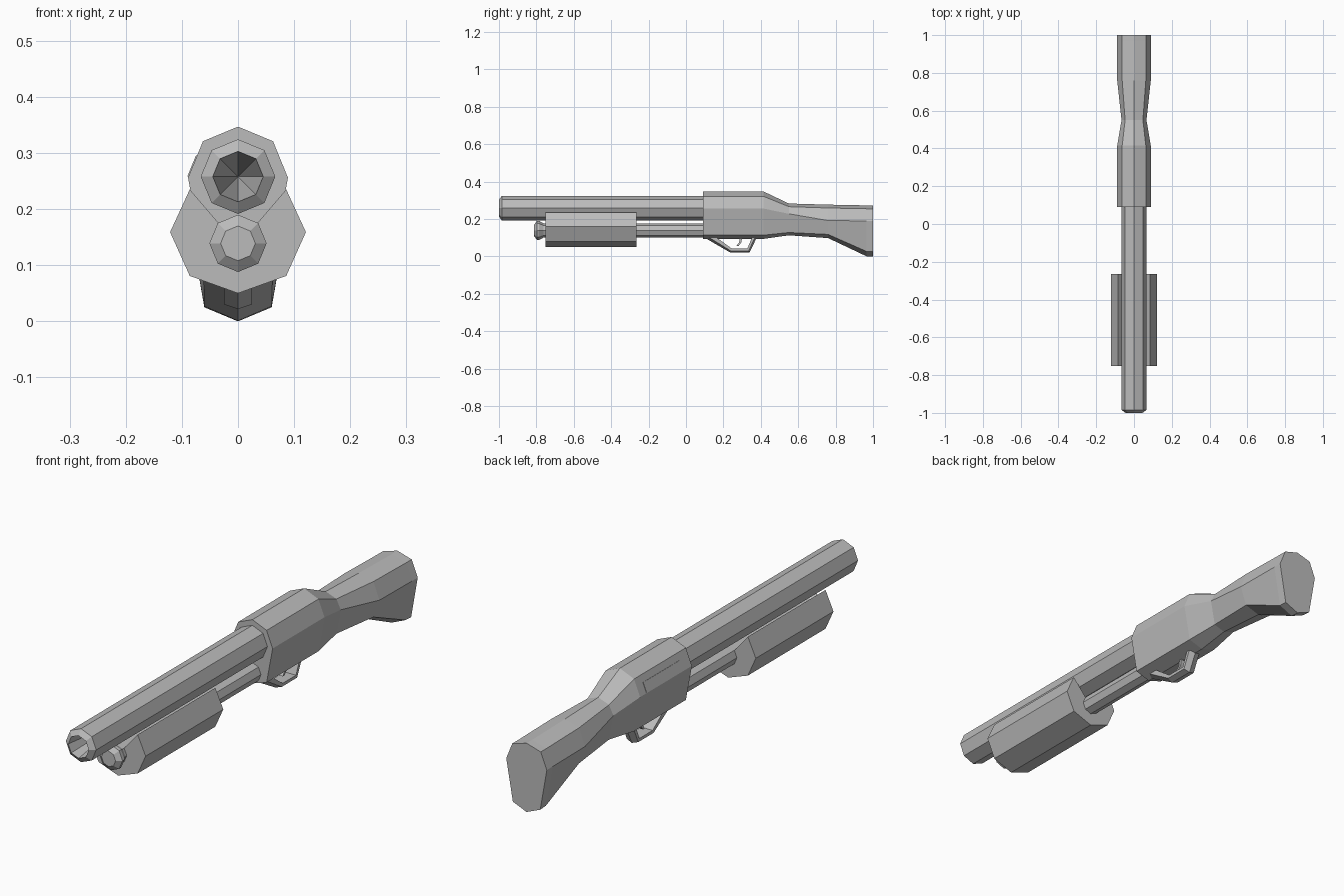
import bpy, bmesh, math
from mathutils import Vector

if "Cube" in bpy.data.objects:
    bpy.data.objects.remove(bpy.data.objects["Cube"])

grey = bpy.data.materials.new("gunmetal grey")
grey.diffuse_color = (0.5, 0.5, 0.5, 1)
grey.use_nodes = True
grey.node_tree.nodes["Principled BSDF"].inputs["Base Color"].default_value = grey.diffuse_color


def loft(name, sections):
    """Skin equal-length rings of points and cap both ends."""
    bm = bmesh.new()
    rings = [[bm.verts.new(p) for p in s] for s in sections]
    n = len(rings[0])
    for a, b in zip(rings, rings[1:]):
        for i in range(n):
            j = (i + 1) % n
            bm.faces.new((a[i], a[j], b[j], b[i]))
    bm.faces.new(rings[0])
    bm.faces.new(rings[-1])
    bmesh.ops.remove_doubles(bm, verts=bm.verts, dist=0.00001)
    bmesh.ops.recalc_face_normals(bm, faces=bm.faces)
    me = bpy.data.meshes.new(name)
    bm.to_mesh(me)
    bm.free()
    me.materials.append(grey)
    ob = bpy.data.objects.new(name, me)
    bpy.context.collection.objects.link(ob)
    return ob


def octagon(y, r, z):
    return [(r * math.sin(k * math.pi / 4), y, z + r * math.cos(k * math.pi / 4))
            for k in range(8)]


def mirrored(y, top, side, bottom):
    """Symmetric ring: top height, right-hand points from the top down, bottom height."""
    return ([(0, y, top)] + [(x, y, z) for x, z in side] + [(0, y, bottom)]
            + [(-x, y, z) for x, z in reversed(side)])


# Barrel with chamfered muzzle and a tapering bore
BZ = 0.258
loft("barrel", [octagon(y, r, BZ) for y, r in
                ((-0.70, 0.0005), (-1.0, 0.045), (-0.984, 0.0665), (0.12, 0.0665))])

# Magazine tube and its end cap
TZ = 0.139
loft("magazine_tube", [octagon(y, 0.038, TZ) for y in (-0.77, 0.12)])
loft("magazine_cap", [octagon(y, r, TZ) for y, r in
                      ((-0.812, 0.031), (-0.797, 0.051), (-0.785, 0.051), (-0.762, 0.038))])

# Pump grip with a V-shaped channel along the top
grip = ((0.086, 0.235), (0.121, 0.159), (0.086, 0.081))
loft("pump_grip", [mirrored(y, 0.135, grip, 0.05) for y in (-0.752, -0.265)])

# Receiver flowing into the stock: y, top, shoulder, side, lower edge, bottom
body = (
    (0.09, 0.347, (0.0625, 0.321), (0.089, 0.256), (0.0625, 0.114), 0.094),
    (0.415, 0.347, (0.0625, 0.321), (0.089, 0.256), (0.0625, 0.114), 0.094),
    (0.55, 0.283, (0.047, 0.266), (0.066, 0.228), (0.047, 0.128), 0.113),
    (0.76, 0.277, (0.0625, 0.259), (0.089, 0.192), (0.0625, 0.118), 0.098),
    (0.965, 0.273, (0.0625, 0.255), (0.089, 0.19), (0.06, 0.027), 0.001),
    (1.0, 0.273, (0.0625, 0.255), (0.089, 0.19), (0.06, 0.025), 0.0),
)
loft("receiver_and_stock", [mirrored(y, t, (a, b, c), d) for y, t, a, b, c, d in body])

# Ejection port plate on the left upper facet
upper, lower = Vector((-0.0625, 0, 0.321)), Vector((-0.089, 0, 0.256))
out = Vector((-0.065, 0, 0.0265)).normalized() * 0.002
p, q = upper.lerp(lower, 0.4), upper.lerp(lower, 0.97)
loft("ejection_port", [[v + Vector((0, y, 0)) for v in (p - out, p + out, q + out, q - out)]
                       for y in (0.15, 0.375)])

# Trigger guard: outer and inner (y, z) points of the bent strip
guard = []
for outer, inner in (((0.10, 0.10), (0.165, 0.10)), ((0.235, 0.022), (0.245, 0.042)),
                     ((0.34, 0.022), (0.328, 0.042)), ((0.378, 0.10), (0.352, 0.10))):
    o, i = Vector((0, *outer)), Vector((0, *inner))
    m, w = o.lerp(i, 0.4), Vector((0.025, 0, 0))
    guard.append([o, m + w, i + w, i - w, m - w])
loft("trigger_guard", guard)

# Trigger
loft("trigger", [[(x, y + s, z) for x, s in
                  ((-0.008, -0.006), (0.008, -0.006), (0.008, 0.006), (-0.008, 0.006))]
                 for y, z in ((0.295, 0.105), (0.29, 0.075), (0.275, 0.055))])
